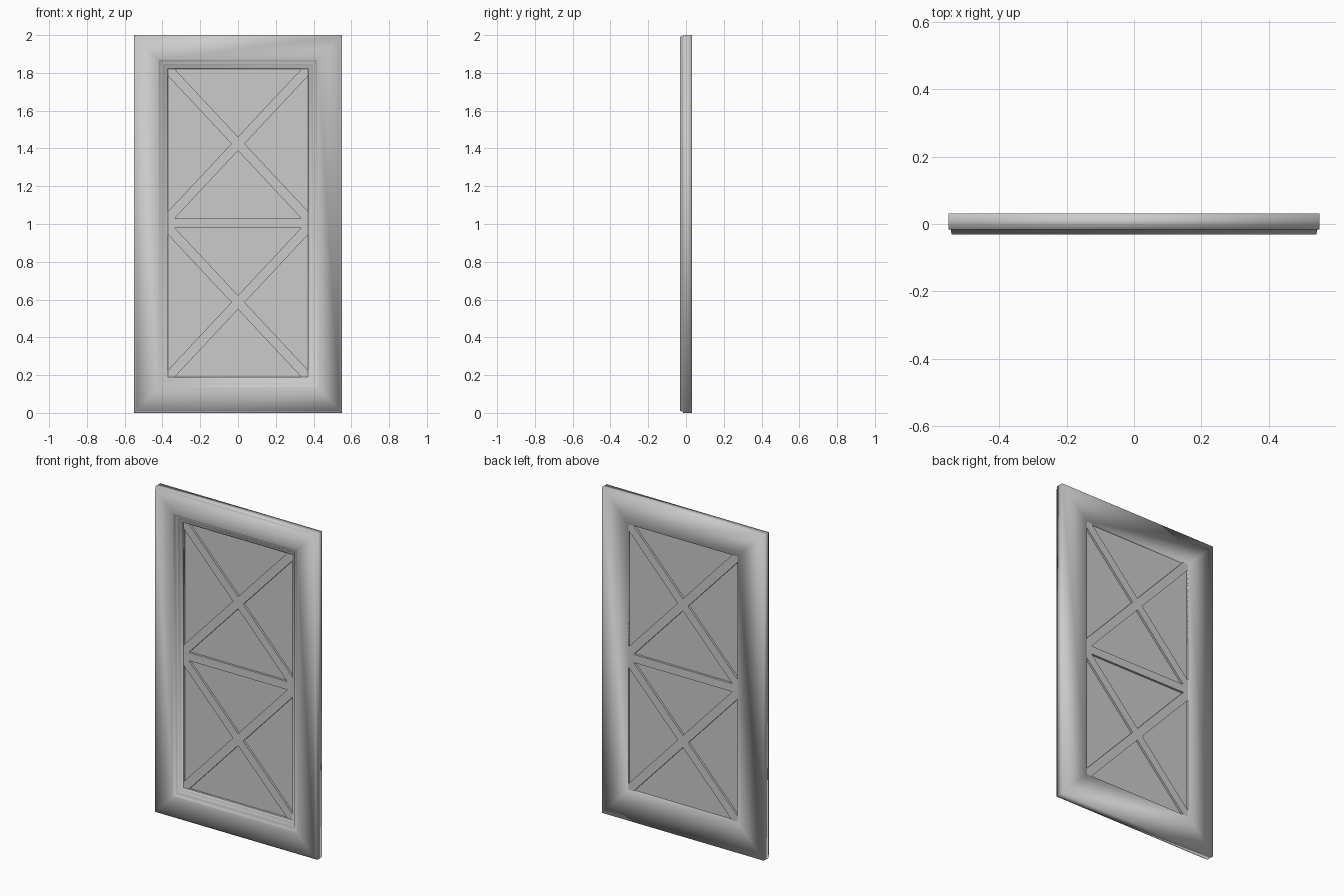
import bpy, bmesh
from math import pi

if "Cube" in bpy.data.objects:
    bpy.data.objects.remove(bpy.data.objects["Cube"])

W, H = 0.55, 2.0            # half width and height of the frame
OW, OB, OT = 0.37, 0.19, 1.82   # opening: half width, bottom, top


def link(name, data):
    ob = bpy.data.objects.new(name, data)
    bpy.context.scene.collection.objects.link(ob)
    return ob


# Moulded frame: one profile (inset, y) swept round a mitred rectangle
profile = [(0, 0.031), (0, -0.016), (0.006, -0.017), (0.009, -0.031),
           (0.128, -0.031), (0.134, -0.026), (0.139, -0.021), (0.150, -0.021),
           (0.156, -0.014), (0.170, -0.010), (0.180, 0.0), (0.180, 0.031)]
bm = bmesh.new()
rings = []
for d, y in profile:
    x, bottom, top = W - d, d * OB / 0.18, H - d
    rings.append([bm.verts.new((px, y, pz)) for px, pz in
                  ((-x, bottom), (x, bottom), (x, top), (-x, top))])
for a, b in zip(rings, rings[1:] + rings[:1]):
    for i in range(4):
        j = (i + 1) % 4
        bm.faces.new((a[i], a[j], b[j], b[i]))
bmesh.ops.recalc_face_normals(bm, faces=bm.faces)
for f in bm.faces:
    f.smooth = True
mesh = bpy.data.meshes.new("frame")
bm.to_mesh(mesh)
bm.free()
link("frame", mesh)

# Crossed lattice: a filled outline with eight triangular holes
curve = bpy.data.curves.new("lattice", 'CURVE')
curve.dimensions = '2D'
curve.fill_mode = 'BOTH'
curve.extrude = 0.015


def outline(points):
    s = curve.splines.new('POLY')
    s.points.add(len(points) - 1)
    for p, (x, z) in zip(s.points, points):
        p.co = (x, z, 0, 1)
    s.use_cyclic_u = True


e = 0.005
outline([(-OW - e, OB - e), (OW + e, OB - e), (OW + e, OT + e), (-OW - e, OT + e)])
h, dx, dz = 0.395, 0.035, 0.037
for zc in (OT - h, OB + h):
    for s in (-1, 1):
        outline([(dx - OW, zc + s * h), (OW - dx, zc + s * h), (0, zc + s * dz)])
        outline([(s * OW, zc + h - dz), (s * OW, zc - h + dz), (s * dx, zc)])
lattice = link("lattice", curve)
lattice.rotation_euler = (pi / 2, 0, 0)
lattice.location.y = 0.0155
bpy.context.view_layer.objects.active = lattice
lattice.select_set(True)
bpy.ops.object.convert(target='MESH')
bpy.ops.object.shade_flat()

# Thin pane set in the middle of the lattice
bpy.ops.mesh.primitive_cube_add(size=1, location=(0, 0.0155, (OB + OT) / 2))
pane = bpy.context.object
pane.name = "pane"
pane.scale = (2 * OW + e, 0.004, OT - OB + e)
